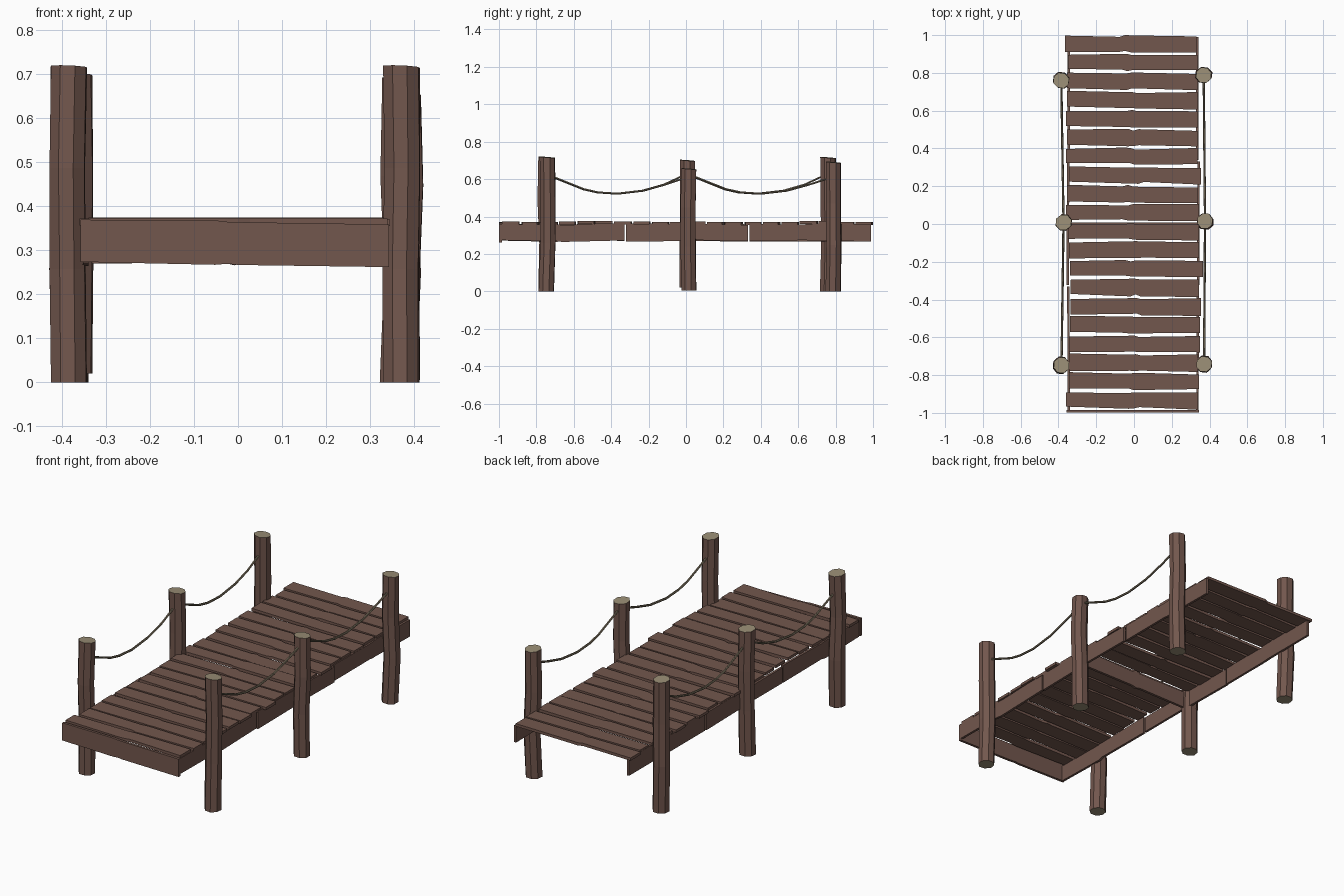
import bpy, bmesh, math, random
from mathutils import Vector

if "Cube" in bpy.data.objects:
    bpy.data.objects.remove(bpy.data.objects["Cube"])

random.seed(4)


def material(name, rgb):
    m = bpy.data.materials.new(name)
    m.diffuse_color = (*rgb, 1)
    m.use_nodes = True
    m.node_tree.nodes["Principled BSDF"].inputs["Base Color"].default_value = m.diffuse_color
    return m


WOOD = material("brown_wood", (0.17, 0.095, 0.075))
CUT = material("cut_end_wood", (0.32, 0.27, 0.18))
ROPE = material("rope_fibre", (0.20, 0.165, 0.11))


def jit(a):
    return random.uniform(-a, a)


def loft(name, rings, mats, cap_index=0):
    """Skin equal-sized rings of points and cap both ends."""
    bm = bmesh.new()
    vs = [[bm.verts.new(p) for p in r] for r in rings]
    n = len(vs[0])
    for a, b in zip(vs, vs[1:]):
        for i in range(n):
            j = (i + 1) % n
            bm.faces.new((a[i], a[j], b[j], b[i]))
    for ring in (vs[0], vs[-1]):
        bm.faces.new(ring).material_index = cap_index
    bmesh.ops.recalc_face_normals(bm, faces=bm.faces)
    me = bpy.data.meshes.new(name)
    bm.to_mesh(me)
    bm.free()
    for m in mats:
        me.materials.append(m)
    ob = bpy.data.objects.new(name, me)
    bpy.context.collection.objects.link(ob)
    return ob


def board(name, start, end, wide, thick, rough=0.006):
    """Rough plank from start to end; wide and thick are full-size vectors."""
    start, end, wide, thick = map(Vector, (start, end, wide, thick))
    w = wide.normalized()
    c = random.uniform(0.45, 0.53)
    rings = []
    for t in (0, c - 0.04, c, c + 0.04, 1):
        p = start.lerp(end, t)
        hi = wide / 2 + w * jit(rough)
        lo = -wide / 2 + w * jit(rough)
        rings.append([p + lo - thick / 2, p + hi - thick / 2,
                      p + hi + thick / 2, p + lo + thick / 2])
    return loft(name, rings, [WOOD])


# Deck planks: left and right ends, listed back to front
ends = [(-.365, .33), (-.35, .335), (-.355, .335), (-.355, .335), (-.36, .34),
        (-.355, .335), (-.36, .335), (-.345, .355), (-.355, .34), (-.36, .345),
        (-.35, .345), (-.345, .345), (-.34, .365), (-.335, .345), (-.335, .355),
        (-.34, .35), (-.345, .35), (-.345, .34), (-.345, .345), (-.36, .34)]
for i, (x0, x1) in enumerate(ends):
    y = 0.954 - i * 0.0993
    z = 0.365 + jit(0.003)
    board(f"deck_plank_{i + 1}", (x0, y + 0.003, z), (x1, y - 0.003, z),
          (0, 0.083, 0), (0, 0, 0.015))

# Side boards, three per side
for side, xs in (("left", (-.346, -.350, -.346)), ("right", (.336, .340, .334))):
    for k, x in enumerate(xs):
        y0 = (-0.985, -0.322, 0.340)[k]
        y1 = (-0.330, 0.332, 0.990)[k]
        board(f"{side}_side_board_{k + 1}", (x, y0, 0.314), (x + jit(.003), y1, 0.314),
              (0, 0, 0.09), (0.013, 0, 0), 0.005)

# Front end board and middle cross board
board("front_end_board", (-.358, -.992, .320), (.343, -.992, .313),
      (0, 0, .098), (0, .014, 0), 0.003)
board("middle_cross_board", (-.343, .0, .314), (.335, .0, .314),
      (0, 0, .09), (0, .014, 0), 0.004)

# Posts: x, y, bottom, top
posts = {"left": [(-.384, -.748, 0, .717), (-.373, .008, .02, .70), (-.385, .760, 0, .715)],
         "right": [(.371, -.742, 0, .717), (.376, .015, .005, .655), (.369, .788, 0, .69)]}
for side, rows in posts.items():
    for k, (x, y, z0, z1) in enumerate(rows):
        rings = []
        for t in (0, 0.36, 0.68, 1):
            cx, cy = (x, y) if t == 1 else (x + jit(.005), y + jit(.005))
            ring = []
            for s in range(8):
                a = math.tau * (s + 0.4) / 8
                r = 0.043 + jit(0.0015)
                tilt = -0.08 * r * math.sin(a) - 0.04 * r * math.cos(a) if t == 1 else 0
                ring.append((cx + r * math.cos(a), cy + r * math.sin(a),
                             z0 + (z1 - z0) * t + tilt))
            rings.append(ring)
        loft(f"{side}_post_{k + 1}", rings, [WOOD, CUT], 1)

# Sagging ropes between neighbouring posts
for side, rows in posts.items():
    for k in range(2):
        a, b = Vector(rows[k][:2]), Vector(rows[k + 1][:2])
        rise = 0.0 if side == "left" else -0.012
        path = [(.05, .610), (.26, .546), (.36, .529), (.50, .522),
                (.68, .538), (.83, .570), (.95, .612 + rise)]
        rings = []
        for t, z in path:
            p = a.lerp(b, t)
            rings.append([(p.x + .006 * math.cos(q), p.y, z + .006 * math.sin(q))
                          for q in (math.tau * s / 6 for s in range(6))])
        loft(f"{side}_rope_{k + 1}", rings, [ROPE])
